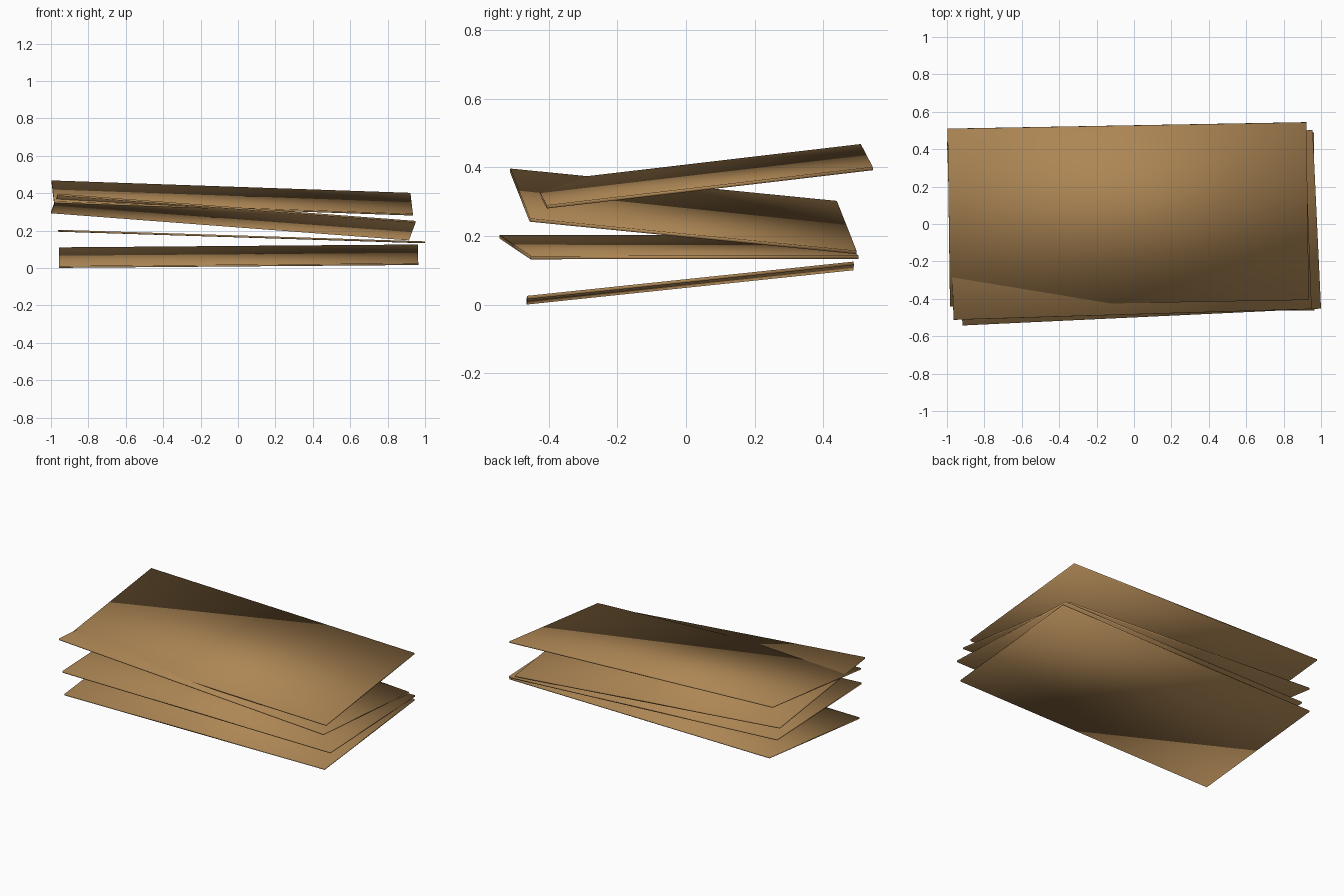
import bpy

cube = bpy.data.objects.get("Cube")
if cube:
    bpy.data.objects.remove(cube, do_unlink=True)

# Single cardboard colour
cardboard = bpy.data.materials.new("cardboard_brown")
cardboard.use_nodes = True
colour = (0.42, 0.24, 0.09, 1)
cardboard.diffuse_color = colour
cardboard.node_tree.nodes["Principled BSDF"].inputs["Base Color"].default_value = colour

SIZE = (1.92, 0.956, 0.01)


def sheet(name, centre, tilt):
    """Thin flat board, softly shaded across its edges."""
    bpy.ops.mesh.primitive_cube_add(size=1, location=centre, rotation=tilt)
    board = bpy.context.object
    board.name = name
    board.scale = SIZE
    bpy.ops.object.transform_apply(location=False, rotation=False, scale=True)
    board.data.materials.append(cardboard)
    bpy.ops.object.shade_smooth()


# Loose stack, from the ground up
sheet("bottom_sheet", (0.003, 0.012, 0.063), (0.1045, -0.008, 0.001))
sheet("lower_middle_sheet", (0.019, -0.02, 0.168), (0.001, 0.0315, 0.047))
sheet("upper_middle_sheet", (-0.025, -0.008, 0.272), (-0.099, 0.0755, 0.03))
sheet("top_sheet", (-0.031, 0.052, 0.374), (0.117, 0.0345, 0.018))
